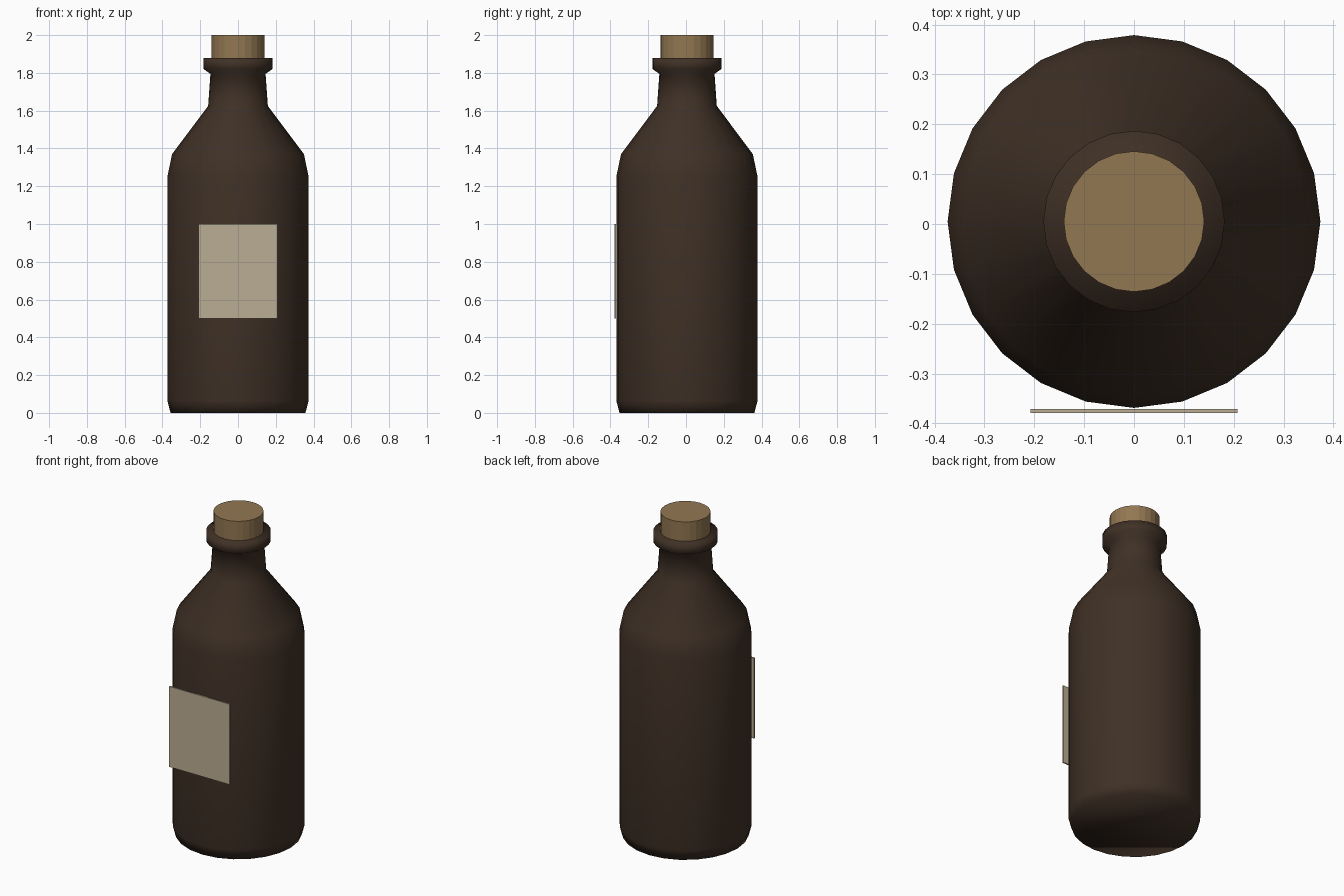
import bpy
import bmesh
import math

if "Cube" in bpy.data.objects:
    bpy.data.objects.remove(bpy.data.objects["Cube"], do_unlink=True)

SIDES = 24
CENTRE_Y = 0.005


def material(name, rgb):
    mat = bpy.data.materials.new(name)
    mat.use_nodes = True
    mat.diffuse_color = (*rgb, 1)
    mat.node_tree.nodes["Principled BSDF"].inputs["Base Color"].default_value = (*rgb, 1)
    return mat


def lathe(name, profile, mat, smooth):
    """Closed solid of revolution from (radius, height) pairs, bottom to top."""
    bm = bmesh.new()
    rings = []
    for r, z in profile:
        angles = [math.tau * i / SIDES for i in range(SIDES)]
        rings.append([bm.verts.new((r * math.cos(a), r * math.sin(a), z)) for a in angles])
    for low, high in zip(rings, rings[1:]):
        for i in range(SIDES):
            j = (i + 1) % SIDES
            bm.faces.new((low[i], low[j], high[j], high[i]))
    bm.faces.new(rings[0][::-1])
    bm.faces.new(rings[-1])
    for face in bm.faces:
        face.smooth = smooth
    mesh = bpy.data.meshes.new(name)
    bm.to_mesh(mesh)
    bm.free()
    mesh.materials.append(mat)
    obj = bpy.data.objects.new(name, mesh)
    obj.location.y = CENTRE_Y
    bpy.context.collection.objects.link(obj)
    return obj


glass = material("dark brown glass", (0.05, 0.03, 0.019))
cork = material("cork tan", (0.29, 0.185, 0.085))
paper = material("label cream", (0.5, 0.42, 0.295))

# Bottle: body, shoulder, neck and rim in one smooth profile
lathe("bottle", [(0.357, 0), (0.374, 0.065), (0.374, 1.25), (0.349, 1.37),
                 (0.158, 1.625), (0.146, 1.795), (0.182, 1.82), (0.182, 1.88)],
      glass, True)

# Stopper pushed into the neck
lathe("cork_stopper", [(0.141, 1.86), (0.141, 2.0)], cork, False)

# Flat label plate standing just off the front
bpy.ops.mesh.primitive_cube_add(size=1, location=(0, -0.375, 0.75))
label = bpy.context.object
label.name = "label"
label.scale = (0.416, 0.008, 0.5)
label.data.materials.append(paper)
